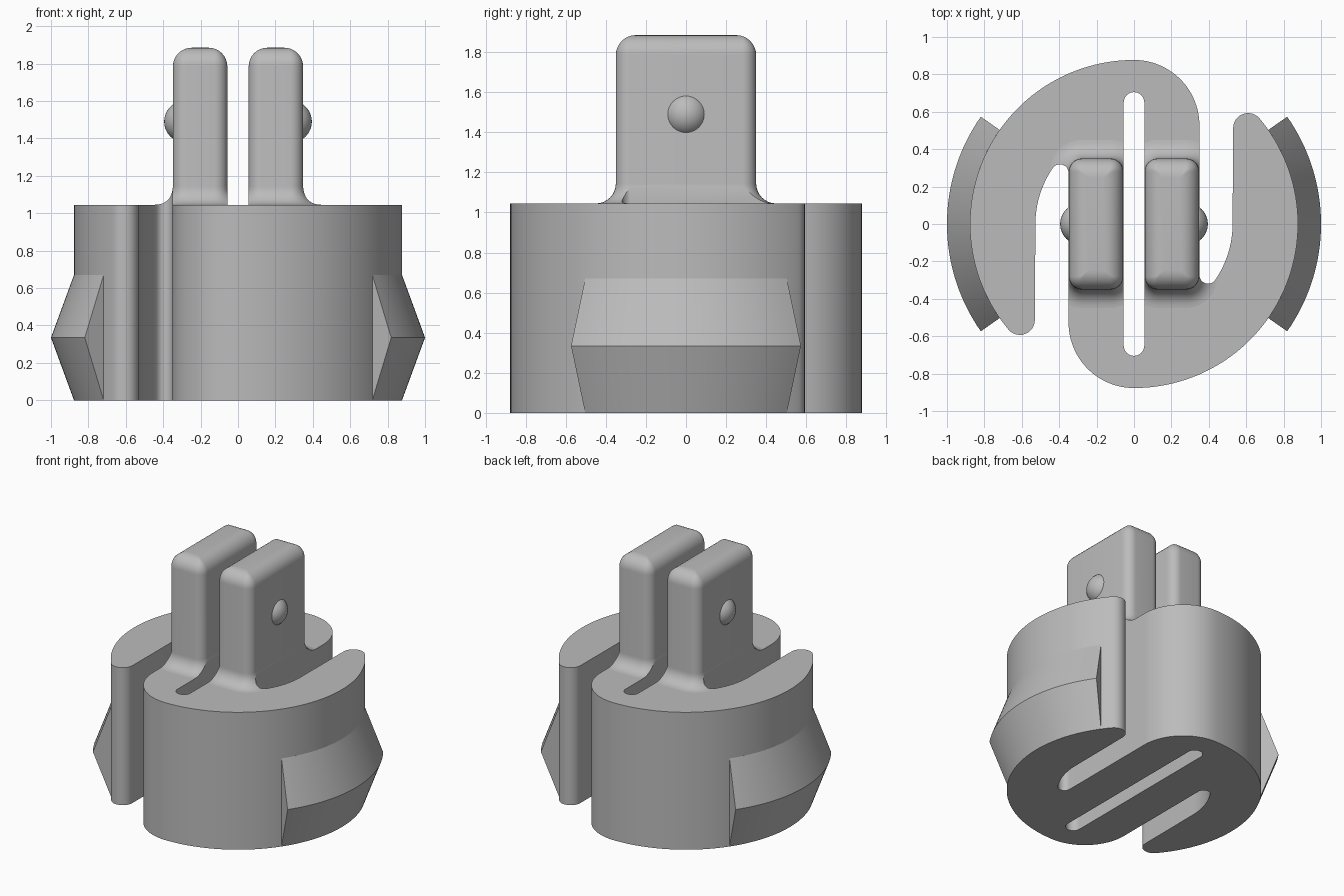
import bpy, bmesh
from math import cos, sin, pi, radians, atan2, sqrt

cube = bpy.data.objects.get("Cube")
if cube:
    bpy.data.objects.remove(cube, do_unlink=True)

grey = bpy.data.materials.new("light grey plastic")
grey.use_nodes = True
colour = (0.5, 0.5, 0.5, 1)
grey.diffuse_color = colour
grey.node_tree.nodes["Principled BSDF"].inputs["Base Color"].default_value = colour

R = 0.877          # body radius
BODY_H = 1.045
TOP = 1.885
SLOT_W = 0.055     # half width of the centre slot


def arc(cx, cy, r, a0, a1, n=12):
    return [(cx + r * cos(a0 + (a1 - a0) * i / n),
             cy + r * sin(a0 + (a1 - a0) * i / n)) for i in range(n + 1)]


def loft(name, rings, closed=False):
    """Skin rings of equal length; cap the ends, or close the chain."""
    bm = bmesh.new()
    vs = [[bm.verts.new(p) for p in ring] for ring in rings]
    n = len(vs[0])
    for lower, upper in zip(vs, vs[1:]):
        for i in range(n):
            j = (i + 1) % n
            bm.faces.new((lower[i], lower[j], upper[j], upper[i]))
    bm.faces.new(vs[0][::-1])
    bm.faces.new(vs[-1])
    bmesh.ops.recalc_face_normals(bm, faces=bm.faces[:])
    mesh = bpy.data.meshes.new(name)
    bm.to_mesh(mesh)
    bm.free()
    mesh.materials.append(grey)
    ob = bpy.data.objects.new(name, mesh)
    bpy.context.collection.objects.link(ob)
    return ob


def prism(name, loop, z0, z1):
    return loft(name, [[(x, y, z) for x, y in loop] for z in (z0, z1)])


def activate(ob):
    bpy.ops.object.select_all(action='DESELECT')
    ob.select_set(True)
    bpy.context.view_layer.objects.active = ob


def boolean(ob, cutter, operation):
    mod = ob.modifiers.new("cut", 'BOOLEAN')
    mod.operation, mod.object, mod.solver = operation, cutter, 'EXACT'
    activate(ob)
    bpy.ops.object.modifier_apply(modifier=mod.name)


def smooth(ob):
    activate(ob)
    bpy.ops.object.shade_smooth_by_angle(angle=radians(28))


# Body outline: one half with its curved spring arm, repeated by a half turn
tip_r, tip_x, notch_r, notch_x, inner_r = 0.08, 0.61, 0.046, 0.396, 0.527
tip_y = sqrt((R - tip_r) ** 2 - tip_x ** 2)
notch_y = -sqrt((inner_r - notch_r) ** 2 - notch_x ** 2)
tip_a, notch_a = atan2(tip_y, tip_x), atan2(notch_y, notch_x)
half = (arc(0, 0, R, -pi / 2, tip_a, 64)[:-1]
        + arc(tip_x, tip_y, tip_r, tip_a, pi)
        + arc(0, 0, inner_r, 0, notch_a, 16)[:-1]
        + arc(notch_x, notch_y, notch_r, notch_a, -pi)
        + arc(0, R - 0.35, 0.35, 0, pi / 2, 24)[:-1])
outline = half + [(-x, -y) for x, y in half]
slot_loop = (arc(0, 0.65, SLOT_W, 0, pi) + arc(0, -0.65, SLOT_W, pi, 2 * pi))

body = prism("spring_body", outline, 0, BODY_H)
trim = prism("outline_trim", outline, -0.5, 2.5)
slot = prism("slot_cutter", slot_loop, -1, 3)
boolean(body, slot, 'DIFFERENCE')
smooth(body)


# Prongs: rounded blocks with a flared foot and a rounded top
def rounded_rect(cx, grow, z):
    hx, hy = 0.1455 + grow, 0.35 + grow
    r = max(0.07 + grow, 0.006)
    pts = []
    for k, (sx, sy) in enumerate([(1, 1), (-1, 1), (-1, -1), (1, -1)]):
        pts += arc(cx + sx * (hx - r), sy * (hy - r), r,
                   k * pi / 2, (k + 1) * pi / 2, 8)
    return [(x, y, z) for x, y in pts]


FOOT, CROWN, STEPS = 0.1, 0.1, 8
angles = [i * pi / 2 / STEPS for i in range(STEPS + 1)]
profile = [(FOOT, BODY_H - 0.02)]
profile += [(FOOT * (1 - sin(a)), BODY_H + FOOT * (1 - cos(a))) for a in angles]
profile += [(CROWN * (cos(a) - 1), TOP - CROWN * (1 - sin(a))) for a in angles]

for side, word in ((1, "left"), (-1, "right")):
    prong = loft(word + "_prong",
                 [rounded_rect(side * 0.2025, g, z) for g, z in profile])
    boolean(prong, trim, 'INTERSECT')
    boolean(prong, slot, 'DIFFERENCE')
    smooth(prong)

    # Snap pin on the outer face of the prong
    bpy.ops.mesh.primitive_uv_sphere_add(segments=40, ring_count=20, radius=0.112,
                                         location=(side * 0.283, 0, 1.49))
    pin = bpy.context.object
    pin.name = word + "_snap_pin"
    pin.data.materials.append(grey)
    smooth(pin)

    # Ridge: a pointed section swept around the side of the body
    section = [(0.84, 0), (R, 0), (1.0, 0.335), (R, 0.67), (0.84, 0.67)]
    sweep = [radians(-35 + 70 * i / 32) for i in range(33)]
    ridge = loft(word + "_side_ridge",
                 [[(side * r * cos(a), side * r * sin(a), z) for r, z in section]
                  for a in sweep])
    smooth(ridge)

for helper in (trim, slot):
    bpy.data.objects.remove(helper, do_unlink=True)
